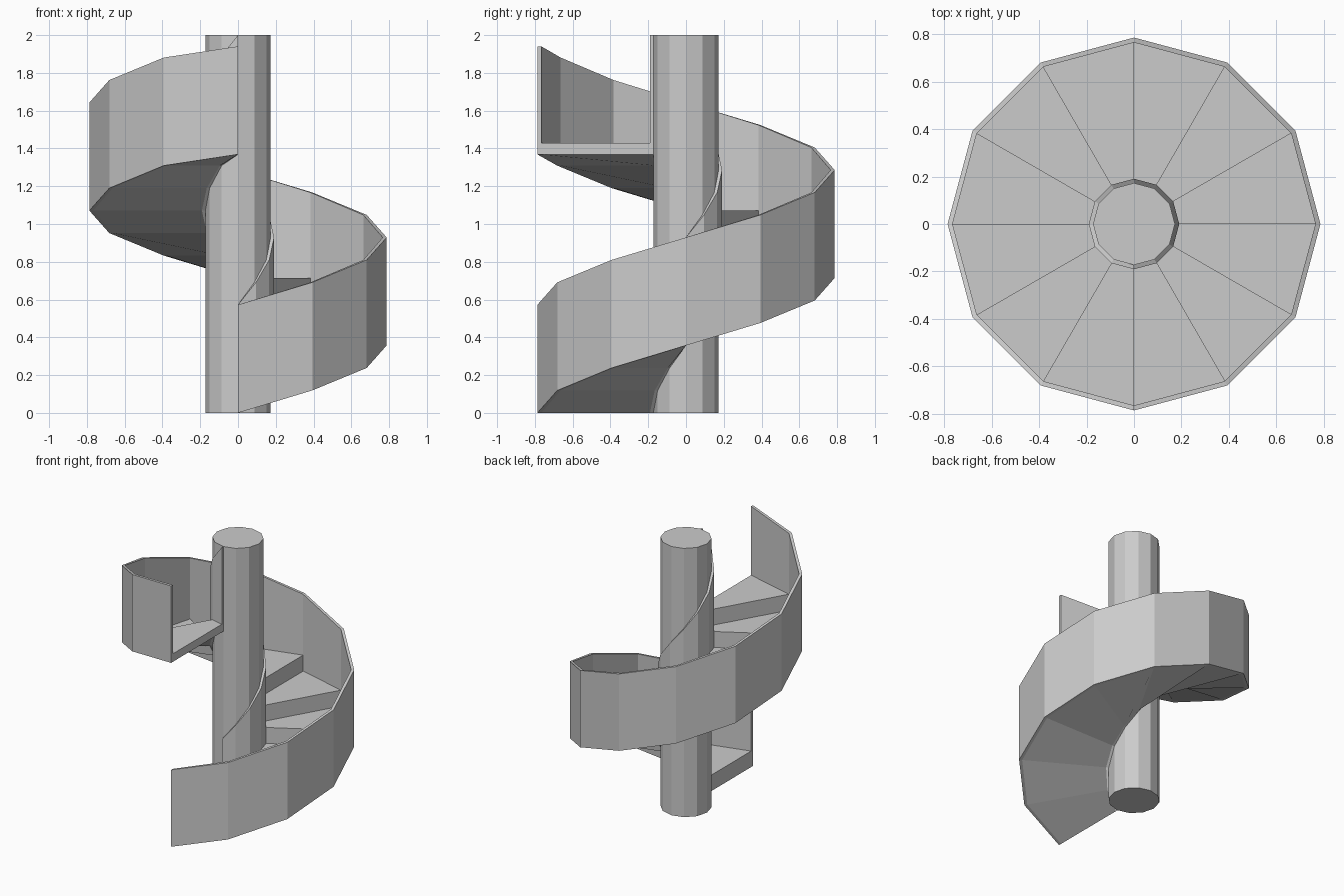
import bpy
import bmesh
from math import radians, cos, sin

if "Cube" in bpy.data.objects:
    bpy.data.objects.remove(bpy.data.objects["Cube"])

STEPS = 12
RISE = 1.428 / STEPS
WALL_H = 0.572
R_COLUMN, R_INNER, R_TREAD, R_OUTER = 0.173, 0.191, 0.766, 0.787


def point(r, i, z):
    a = radians(-90 + 360 / STEPS * i)
    return (r * cos(a), r * sin(a), z)


def finish(name, bm):
    bmesh.ops.remove_doubles(bm, verts=bm.verts, dist=1e-5)
    bmesh.ops.recalc_face_normals(bm, faces=bm.faces)
    mesh = bpy.data.meshes.new(name)
    bm.to_mesh(mesh)
    bm.free()
    obj = bpy.data.objects.new(name, mesh)
    bpy.context.collection.objects.link(obj)
    return obj


def underside(i):
    # The soffit levels off by half a rise at the last station
    return RISE * (i if i < STEPS else STEPS - 0.5)


def sweep(name, r0, r1, stations):
    """Solid swept around the axis; stations are (index, bottom z, top z)."""
    bm = bmesh.new()
    rings = [[bm.verts.new(point(r, i, z))
              for r, z in ((r0, lo), (r1, lo), (r1, hi), (r0, hi))]
             for i, lo, hi in stations]
    for a, b in zip(rings, rings[1:]):
        for k in range(4):
            n = (k + 1) % 4
            bm.faces.new((a[k], a[n], b[n], b[k]))
    bm.faces.new(rings[0])
    bm.faces.new(rings[-1])
    return finish(name, bm)


# Central column
bm = bmesh.new()
base = bm.faces.new([bm.verts.new(point(R_COLUMN, i, 0)) for i in range(12)])
top = bmesh.ops.extrude_face_region(bm, geom=[base], use_keep_orig=True)
bmesh.ops.translate(bm, vec=(0, 0, 2),
                    verts=[v for v in top["geom"] if isinstance(v, bmesh.types.BMVert)])
finish("column", bm)

# Outer balustrade, with its flattened last bay
sweep("outer_wall", R_TREAD, R_OUTER,
      [(i, underside(i), underside(i) + WALL_H) for i in range(STEPS + 1)])

# Inner stringer wrapped round the column, rising to the column top
sweep("inner_wall", R_COLUMN, R_INNER,
      [(i, underside(i), RISE * i + WALL_H) for i in range(STEPS + 1)])

# Wedge shaped steps: flat tread, vertical riser, sloping soffit
for k in range(STEPS):
    tread = RISE * (k + 1)
    sweep(f"step_{k + 1}", R_INNER, R_TREAD,
          [(k, underside(k), tread), (k + 1, underside(k + 1), tread)])
